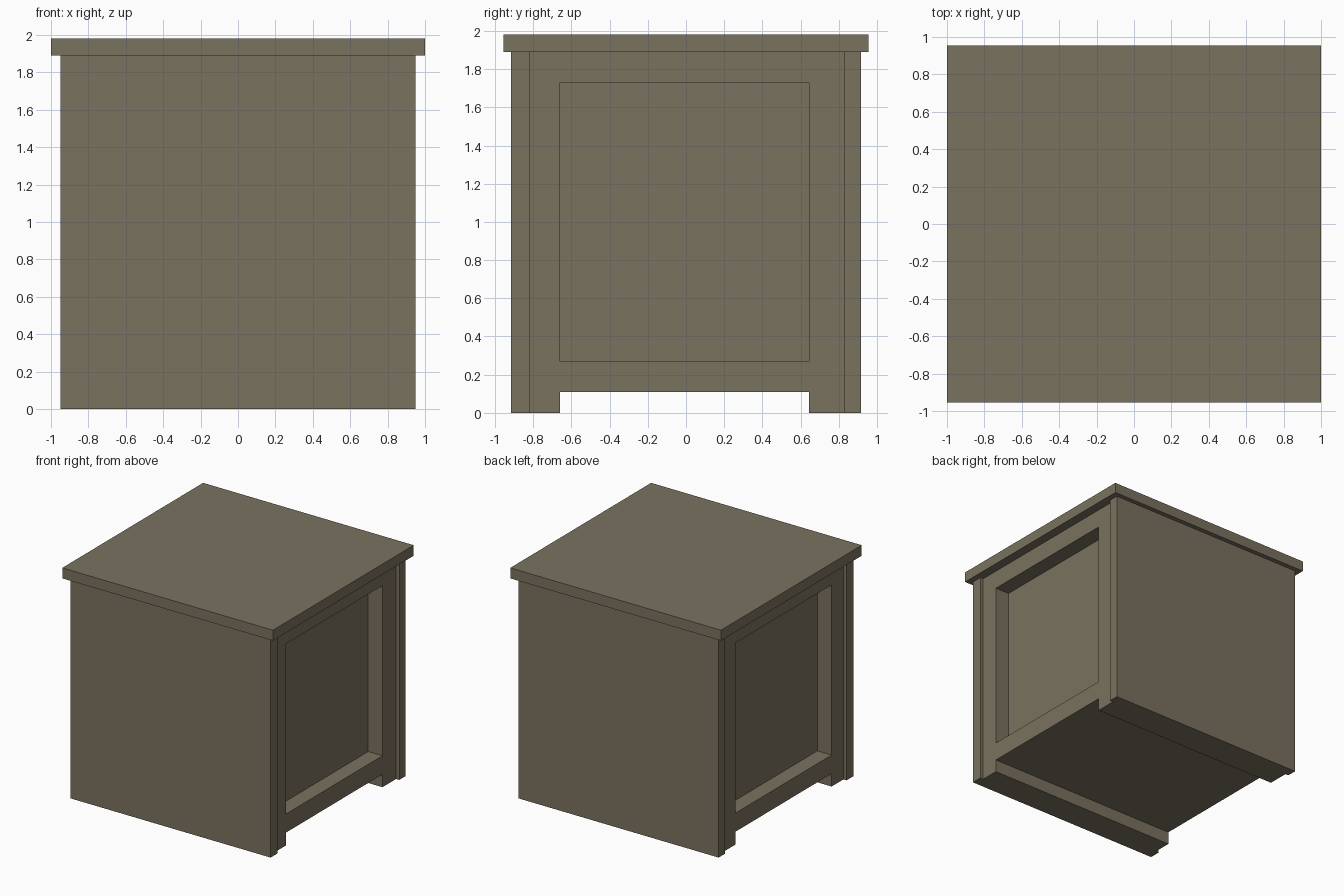
import bpy
import bmesh

if "Cube" in bpy.data.objects:
    bpy.data.objects.remove(bpy.data.objects["Cube"])

wood = bpy.data.materials.new("grey brown wood")
wood.diffuse_color = (0.195, 0.168, 0.117, 1.0)
wood.use_nodes = True
wood.node_tree.nodes["Principled BSDF"].inputs["Base Color"].default_value = wood.diffuse_color


def prism(name, outline, x0, x1):
    """Extrude a (y, z) outline along x from x0 to x1."""
    bm = bmesh.new()
    face = bm.faces.new([bm.verts.new((x0, y, z)) for y, z in outline])
    ext = bmesh.ops.extrude_face_region(bm, geom=[face])
    moved = [g for g in ext["geom"] if isinstance(g, bmesh.types.BMVert)]
    bmesh.ops.translate(bm, verts=moved, vec=(x1 - x0, 0, 0))
    bmesh.ops.recalc_face_normals(bm, faces=bm.faces)
    mesh = bpy.data.meshes.new(name)
    bm.to_mesh(mesh)
    bm.free()
    mesh.materials.append(wood)
    ob = bpy.data.objects.new(name, mesh)
    bpy.context.collection.objects.link(ob)
    return ob


def rect(y0, y1, z0, z1):
    return [(y0, z0), (y1, z0), (y1, z1), (y0, z1)]


TOP_Z = 1.89                        # underside of the top slab
FRONT, BACK = -0.82, 0.83           # inner faces of the front and back boards
LEG_F, LEG_B = -0.66, 0.645         # opening between the legs, also panel width

# Overhanging top slab
prism("top_slab", rect(-0.955, 0.955, TOP_Z, 1.98), -1.0, 1.0)

# Plain front and back boards, standing slightly proud of the sides
prism("front_board", rect(-0.915, FRONT, 0, TOP_Z), -0.95, 0.95)
prism("back_board", rect(BACK, 0.915, 0, TOP_Z), -0.95, 0.95)

# Carcass with legs and an open base running from side to side
carcass = prism("carcass", [
    (FRONT, 0), (LEG_F, 0), (LEG_F, 0.11), (LEG_B, 0.11), (LEG_B, 0),
    (BACK, 0), (BACK, TOP_Z), (FRONT, TOP_Z)], -0.92, 0.92)

# Recessed panels cut into both sides
cutters = []
for side in (-1, 1):
    cutter = prism("panel_cutter", rect(LEG_F, LEG_B, 0.27, 1.73),
                   side * 0.785, side * 1.1)
    cutter.hide_render = True
    cut = carcass.modifiers.new("panel recess", 'BOOLEAN')
    cut.operation = 'DIFFERENCE'
    cut.solver = 'EXACT'
    cut.object = cutter
    cutters.append(cutter)

# Bake the recesses and remove the cutters
bpy.context.view_layer.update()
deps = bpy.context.evaluated_depsgraph_get()
baked = bpy.data.meshes.new_from_object(carcass.evaluated_get(deps))
carcass.modifiers.clear()
carcass.data = baked
for cutter in cutters:
    bpy.data.objects.remove(cutter)
